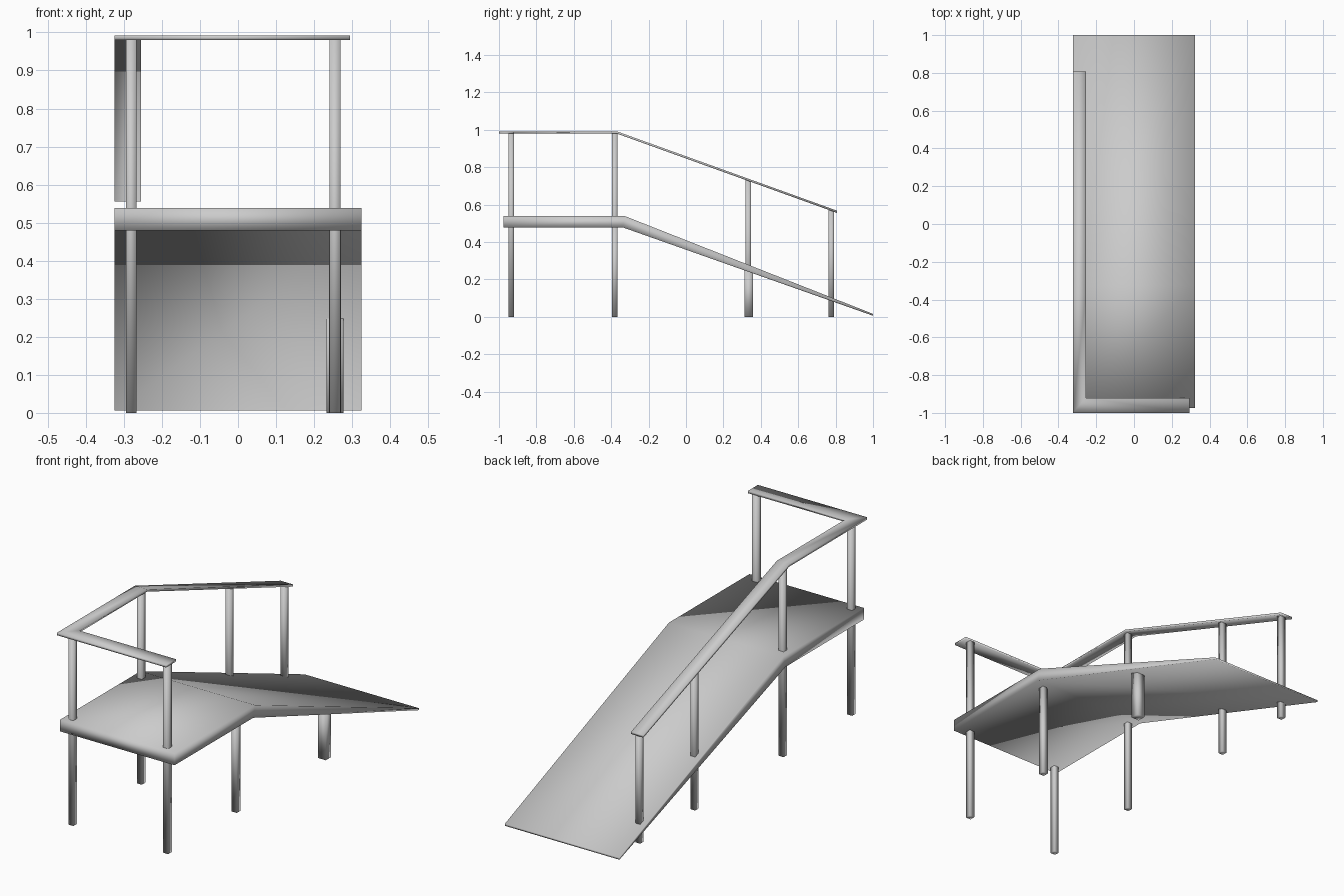
import bpy, bmesh
from mathutils import Vector

if "Cube" in bpy.data.objects:
    bpy.data.objects.remove(bpy.data.objects["Cube"])


def finish(name, bm):
    bmesh.ops.recalc_face_normals(bm, faces=bm.faces)
    for f in bm.faces:
        f.smooth = True
    mesh = bpy.data.meshes.new(name)
    bm.to_mesh(mesh)
    bm.free()
    obj = bpy.data.objects.new(name, mesh)
    bpy.context.collection.objects.link(obj)
    return obj


def slab(name, points, quads, offset):
    """Closed solid: a sheet of quads swept along an offset vector."""
    bm = bmesh.new()
    a = [bm.verts.new(p) for p in points]
    b = [bm.verts.new(Vector(p) + Vector(offset)) for p in points]
    for q in quads:
        bm.faces.new([a[i] for i in q])
    twin = dict(zip(a, b))
    rims = [tuple(e.verts) for e in bm.edges if len(e.link_faces) == 1]
    for q in quads:
        bm.faces.new([b[i] for i in reversed(q)])
    for u, v in rims:
        bm.faces.new((u, v, twin[v], twin[u]))
    return finish(name, bm)


def post(name, x, y, top, width):
    bm = bmesh.new()
    bmesh.ops.create_cube(bm, size=1)
    for v in bm.verts:
        v.co = (x + v.co.x * width, y + v.co.y * width, (v.co.z + 0.5) * top)
    return finish(name, bm)


# Platform and ramp: side profile swept across the width
W = 0.324
profile = [(-0.975, 0.538), (-0.325, 0.538), (1.0, 0.016),
           (1.0, 0.006), (-0.34, 0.479), (-0.975, 0.479)]
slab("platform_and_ramp", [(-W, y, z) for y, z in profile],
     [(0, 1, 4, 5), (1, 2, 3, 4)], (2 * W, 0, 0))

# Handrail: flat L-shaped top, mitred at the corner, sloping down along the ramp
XL, XI, XR = -0.324, -0.255, 0.294
rail = [(XR, -1, 0.992), (XR, -0.92, 0.992),
        (XL, -1, 0.992), (XI, -0.92, 0.992),
        (XL, -0.37, 0.992), (XI, -0.37, 0.992),
        (XL, 0.807, 0.568), (XI, 0.807, 0.568)]
slab("handrail", rail, [(i, i + 1, i + 3, i + 2) for i in (0, 2, 4)],
     (0, 0, -0.012))

# Rail posts running from the ground up to the handrail
for i, (y, top) in enumerate([(-0.934, 0.981), (-0.381, 0.981),
                              (0.333, 0.732), (0.777, 0.573)]):
    post(f"left_post_{i + 1}", -0.281, y, top, 0.028)
post("right_front_post", 0.255, -0.934, 0.981, 0.029)

# Short support posts under the right side
post("right_middle_support", 0.255, -0.381, 0.49, 0.031)
post("right_ramp_support", 0.255, 0.335, 0.25, 0.044)
